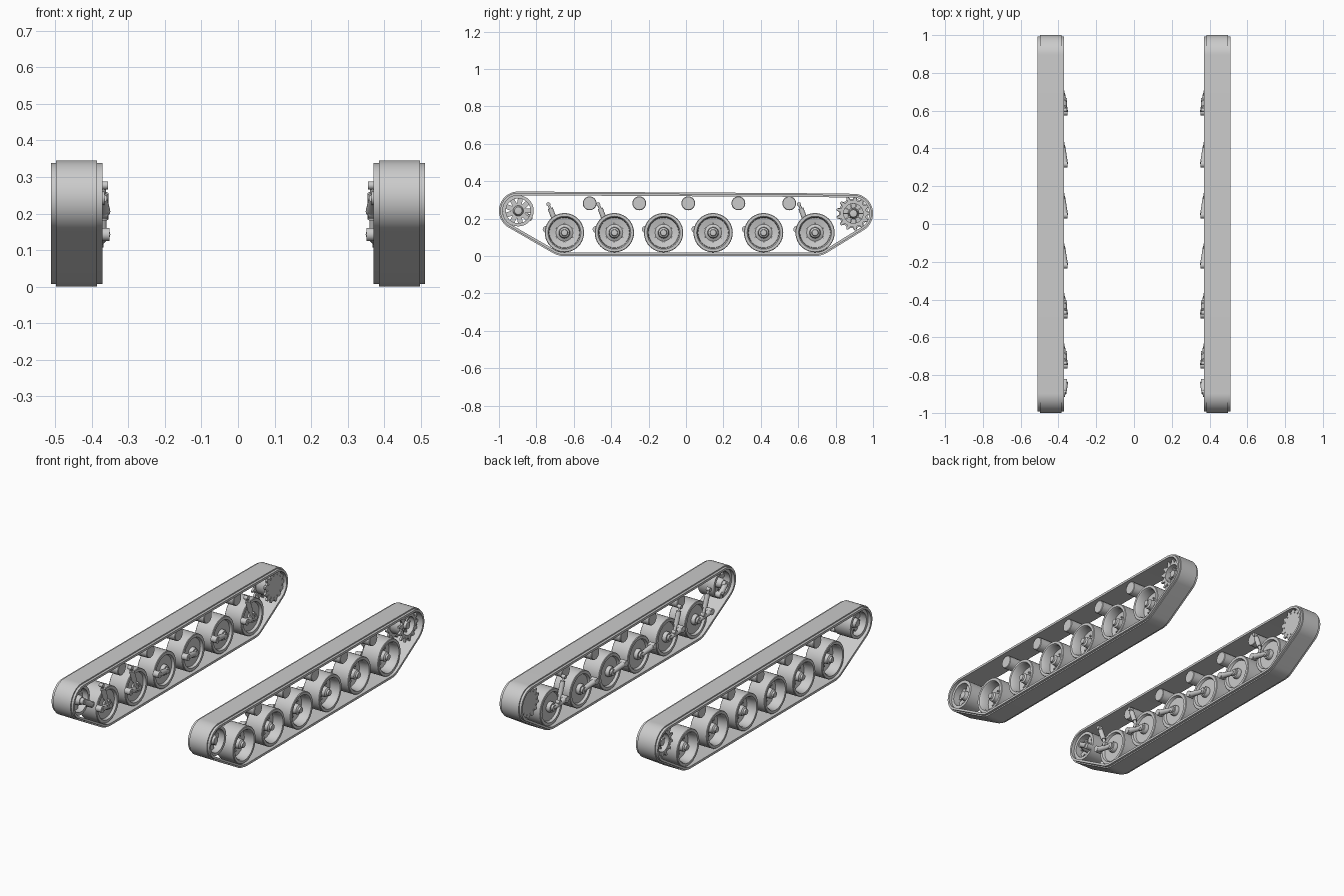
import bpy, bmesh, math
from math import cos, sin, pi, tau
from mathutils import Vector, Matrix

cube = bpy.data.objects.get("Cube")
if cube:
    bpy.data.objects.remove(cube, do_unlink=True)

grey = bpy.data.materials.new("plain grey")
grey.use_nodes = True
grey.diffuse_color = (0.6, 0.6, 0.6, 1)
grey.node_tree.nodes["Principled BSDF"].inputs["Base Color"].default_value = (0.6, 0.6, 0.6, 1)


def finish(name, bm):
    """Turn a left-hand part into an object mirrored to the right-hand track."""
    bmesh.ops.remove_doubles(bm, verts=bm.verts, dist=1e-5)
    bmesh.ops.recalc_face_normals(bm, faces=bm.faces)
    mesh = bpy.data.meshes.new(name)
    bm.to_mesh(mesh)
    bm.free()
    mesh.materials.append(grey)
    ob = bpy.data.objects.new(name, mesh)
    bpy.context.collection.objects.link(ob)
    bpy.ops.object.select_all(action='DESELECT')
    ob.select_set(True)
    bpy.context.view_layer.objects.active = ob
    bpy.ops.object.shade_smooth_by_angle(angle=math.radians(35))
    mirror = ob.modifiers.new("Other track", 'MIRROR')
    mirror.use_axis = (True, False, False)
    mirror.use_mirror_merge = False


def skin(bm, loops, closed):
    """Quads between successive closed rings of points."""
    rings = [[bm.verts.new(p) for p in loop] for loop in loops]
    count = len(rings[0])
    for k in range(len(rings) if closed else len(rings) - 1):
        a, b = rings[k], rings[(k + 1) % len(rings)]
        for i in range(count):
            j = (i + 1) % count
            bm.faces.new((a[i], a[j], b[j], b[i]))


def lathe(bm, y, z, profile, closed=False, segments=40):
    """Spin (radius, x) points about an axle along x."""
    angles = [tau * i / segments for i in range(segments)]
    skin(bm, [[(x, y + r * cos(a), z + r * sin(a)) for a in angles]
              for r, x in profile], closed)


def rod(bm, start, end, r1, r2=None, segments=16):
    a, b = Vector(start), Vector(end)
    turn = (b - a).to_track_quat('Z', 'Y').to_matrix().to_4x4()
    bmesh.ops.create_cone(bm, cap_ends=True, segments=segments, radius1=r1,
                          radius2=r1 if r2 is None else r2, depth=(b - a).length,
                          matrix=Matrix.Translation((a + b) / 2) @ turn)


def bolts(bm, y, z, ring, count, x1, x2, r):
    for i in range(count):
        a = tau * (i + 0.5) / count
        p = (y + ring * cos(a), z + ring * sin(a))
        rod(bm, (x1, *p), (x2, *p), r, segments=8)


def spokes(bm, y, z, count, r1, r2, x1, x2, width):
    for i in range(count):
        spin = Matrix.Rotation(tau * i / count, 4, 'X')
        place = Matrix.Translation((0, y, z)) @ spin @ Matrix.Translation(
            ((x1 + x2) / 2, (r1 + r2) / 2, 0))
        bmesh.ops.create_cube(bm, size=1, matrix=place @ Matrix.Diagonal(
            (x2 - x1, r2 - r1, width, 1)))


def gear(bm, y, z, count, root, tip, hole, x1, x2):
    """Toothed plate; a zero hole makes it solid."""
    outline = []
    for i in range(count):
        for r, f in ((root, -.5), (root, -.32), (tip, -.1), (tip, .1), (root, .32)):
            a = tau * (i + f) / count
            outline.append((r * cos(a), r * sin(a), hole * cos(a), hole * sin(a)))
    outer = [[(x, y + u, z + v) for u, v, _, _ in outline] for x in (x1, x2)]
    inner = [[(x, y + s, z + t) for _, _, s, t in outline] for x in (x1, x2)]
    skin(bm, [inner[0], outer[0], outer[1], inner[1]], closed=hole > 0)


wheel_ys = [-.65, -.383, -.12, .145, .415, .69]
roller_ys = [-.515, -.25, .012, .28, .552]
wheel_z, roller_z = .125, .282
idler = (-.897, .242)
sprocket = (.895, .228)

# Track belt: hull round the wheels, swept with a raised outer tread
samples = []
for y, z, r in ((*idler, .103), (*sprocket, .105), (wheel_ys[0], wheel_z, .125),
                (wheel_ys[-1], wheel_z, .125), (roller_ys[-1], roller_z, .055)):
    for i in range(64):
        a = tau * i / 64
        samples.append((y + r * cos(a), z + r * sin(a), cos(a), sin(a)))


def half_hull(points):
    hull = []
    for p in points:
        while len(hull) > 1 and ((hull[-1][0] - hull[-2][0]) * (p[1] - hull[-2][1])
                                 - (hull[-1][1] - hull[-2][1]) * (p[0] - hull[-2][0])) <= 1e-9:
            hull.pop()
        hull.append(p)
    return hull[:-1]


samples.sort()
path = half_hull(samples) + half_hull(samples[::-1])
section = [(.385, 0), (.498, 0), (.498, .007), (.512, .007),
           (.512, .02), (.371, .02), (.371, .007), (.385, .007)]
bm = bmesh.new()
skin(bm, [[(x, y - d * ny, z - d * nz) for y, z, ny, nz in path] for x, d in section], True)
finish("track_belt", bm)

# Road wheels with dished faces, hub and bolts
wheel_profile = [(0, .38), (.026, .38), (.03, .388), (.03, .402), (.08, .402), (.086, .388),
                 (.102, .388), (.105, .391), (.105, .495), (.102, .498), (.088, .498),
                 (.082, .49), (.08, .44), (.045, .432), (.03, .44), (.027, .478),
                 (.018, .484), (.016, .494), (0, .496)]
for n, y in enumerate(wheel_ys, 1):
    bm = bmesh.new()
    lathe(bm, y, wheel_z, wheel_profile)
    bolts(bm, y, wheel_z, .05, 6, .425, .442, .005)
    finish(f"road_wheel_{n}", bm)

    # Trailing arm from the hub to its pivot
    pivot = (y - .098, .143)
    bm = bmesh.new()
    rod(bm, (.378, y, wheel_z), (.366, *pivot), .013, .017)
    rod(bm, (.352, *pivot), (.388, *pivot), .018, segments=24)
    rod(bm, (.368, y, wheel_z), (.39, y, wheel_z), .018, segments=24)
    finish(f"swing_arm_{n}", bm)

# Shock absorbers on the first two and the last wheels
for n in (0, 1, 5):
    y = wheel_ys[n]
    low, mid, top = [Vector((.368, y + dy, z)) for dy, z in
                     ((-.035, .148), (-.076, .255), (-.086, .277))]
    bm = bmesh.new()
    rod(bm, low, low.lerp(mid, .4), .009)
    rod(bm, low.lerp(mid, .35), mid, .014)
    rod(bm, mid, top, .007)
    for p, r in ((low, .012), (top, .011)):
        rod(bm, p - Vector((.012, 0, 0)), p + Vector((.012, 0, 0)), r)
    finish(f"shock_absorber_{n + 1}", bm)

# Return rollers under the upper run
for n, y in enumerate(roller_ys, 1):
    bm = bmesh.new()
    lathe(bm, y, roller_z, [(0, .39), (.034, .39), (.037, .393), (.037, .489),
                            (.034, .492), (0, .492)], segments=32)
    finish(f"return_roller_{n}", bm)

# Front idler: rim, broad spokes, hub and crank
bm = bmesh.new()
lathe(bm, *idler, [(.066, .39), (.083, .39), (.083, .494), (.066, .494)], closed=True)
lathe(bm, *idler, [(0, .385), (.022, .385), (.028, .4), (.028, .465), (.02, .485), (0, .488)])
spokes(bm, *idler, 9, .02, .07, .425, .455, .026)
finish("idler_wheel", bm)
bm = bmesh.new()
crank = (-.838, .205)
rod(bm, (.372, *idler), (.366, *crank), .014, .017)
rod(bm, (.365, *idler), (.4, *idler), .018)
rod(bm, (.355, *crank), (.388, *crank), .018)
finish("idler_crank", bm)

# Rear drive sprocket: open outer gear, solid inner gear, ribbed drum
bm = bmesh.new()
gear(bm, *sprocket, 13, .07, .092, .052, .468, .48)
gear(bm, *sprocket, 13, .078, .092, 0, .388, .4)
lathe(bm, *sprocket, [(.052, .4), (.062, .4), (.062, .468), (.052, .468)], closed=True)
lathe(bm, *sprocket, [(0, .395), (.03, .395), (.024, .44), (.02, .475), (0, .478)])
spokes(bm, *sprocket, 10, .018, .056, .4, .455, .007)
bolts(bm, *sprocket, .066, 13, .478, .484, .0045)
bolts(bm, *sprocket, .066, 13, .384, .39, .0045)
finish("drive_sprocket", bm)
